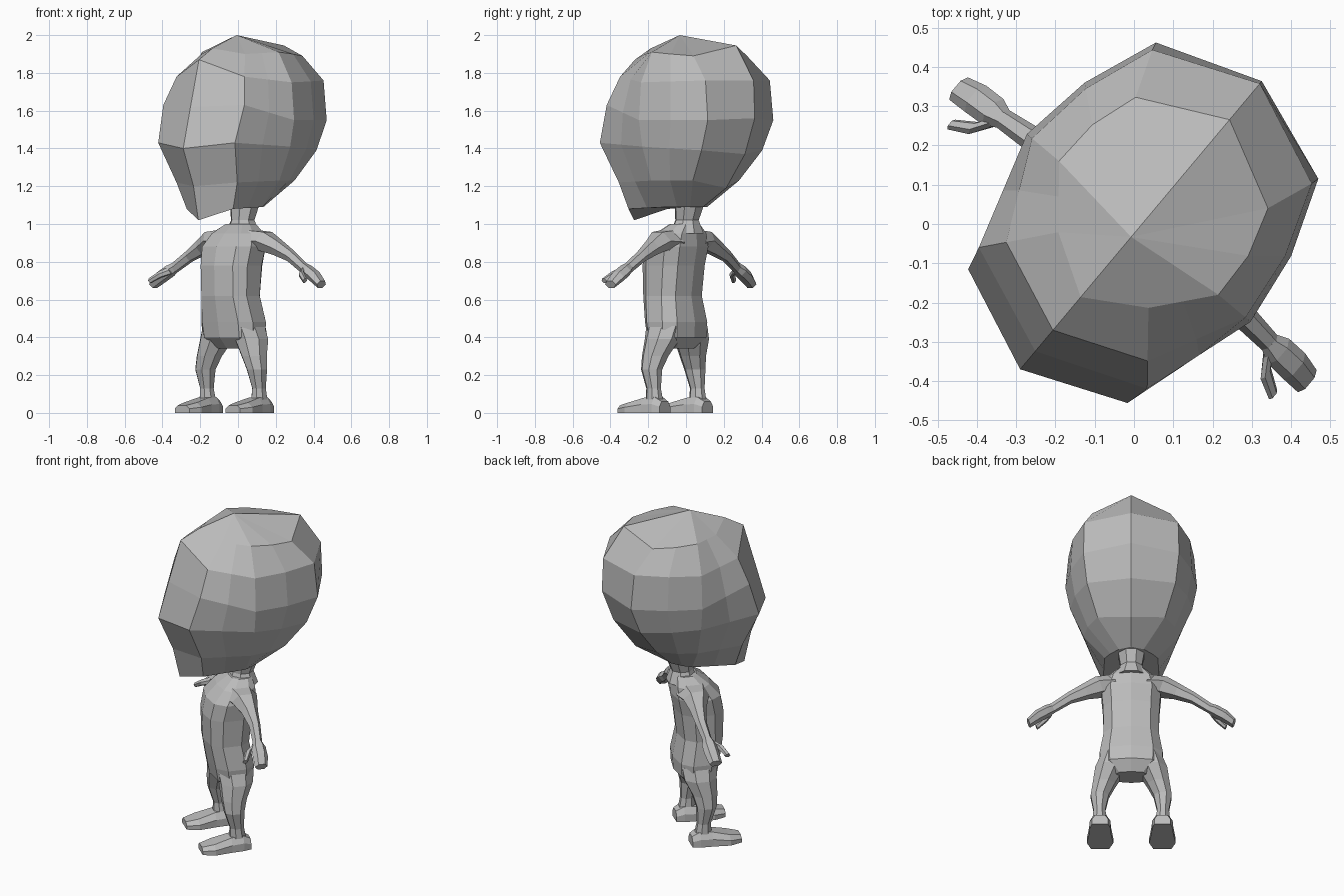
import bpy, bmesh, math
from mathutils import Matrix, Vector

if "Cube" in bpy.data.objects:
    bpy.data.objects.remove(bpy.data.objects["Cube"])

TURN = Matrix.Translation((0.012, -0.01, 0)) @ Matrix.Rotation(math.radians(-40), 4, 'Z')
skin = bpy.data.materials.new("grey_clay")
skin.diffuse_color = (0.5, 0.5, 0.5, 1)
skin.use_nodes = True
skin.node_tree.nodes["Principled BSDF"].inputs["Base Color"].default_value = skin.diffuse_color


def loft(name, rings, mirror=False):
    """Skin closed rings of points; a one-point ring closes to a tip."""
    bm = bmesh.new()
    rows = [[bm.verts.new(p) for p in r] for r in rings]
    for a, b in zip(rows, rows[1:]):
        n = len(a)
        for i in range(n):
            j = (i + 1) % n
            if len(b) == 1:
                bm.faces.new((a[i], a[j], b[0]))
            else:
                bm.faces.new((a[i], a[j], b[j], b[i]))
    for end in (rows[0], rows[-1]):
        if len(end) > 2:
            bm.faces.new(end)
    bmesh.ops.recalc_face_normals(bm, faces=bm.faces)
    me = bpy.data.meshes.new(name)
    bm.to_mesh(me)
    bm.free()
    me.materials.append(skin)
    ob = bpy.data.objects.new(name, me)
    bpy.context.collection.objects.link(ob)
    ob.matrix_world = TURN
    if mirror:
        ob.modifiers.new("mirror", 'MIRROR')
    return ob


def oval(n, power=1.0, shift=0.0):
    """Unit rounded-box outline with n points."""
    out = []
    for i in range(n):
        a = 2 * math.pi * (i + shift) / n
        c, s = math.cos(a), math.sin(a)
        out.append((math.copysign(abs(c) ** power, c), math.copysign(abs(s) ** power, s)))
    return out


def flat_ring(x, y, z, rx, ry, n=8, power=1.0):
    return [(x + rx * c, y + ry * s, z) for c, s in oval(n, power, 0.5)]


def limb_ring(x, y, z, ry, rz, tilt=0.45, n=6):
    """Ring across a limb that runs outward and down."""
    return [(x + rz * s * tilt, y + ry * c, z + rz * s) for c, s in oval(n)]


# Head: each level gives front (y,z), front corner (x,y,z), side (x,z),
# back corner (x,y,z), back (y,z); the other half is mirrored
levels = [
    ((-.345, 1.02), (.16, -.25, 1.08), (.15, 1.09), (.07, .10, 1.09), (.13, 1.09)),
    ((-.385, 1.20), (.21, -.275, 1.22), (.27, 1.23), (.19, .22, 1.23), (.29, 1.19)),
    ((-.470, 1.40), (.265, -.36, 1.43), (.345, 1.41), (.25, .33, 1.39), (.42, 1.37)),
    ((-.410, 1.62), (.28, -.30, 1.63), (.372, 1.55), (.27, .39, 1.55), (.488, 1.56)),
    ((-.340, 1.87), (.235, -.245, 1.78), (.355, 1.75), (.265, .37, 1.76), (.48, 1.76)),
    ((-.230, 1.93), (.15, -.14, 1.90), (.265, 1.91), (.22, .25, 1.89), (.36, 1.945)),
]
head = []
for f, fc, sd, bc, b in levels:
    side = Vector((sd[0], 0, sd[1]))
    between = (side + Vector(bc)) / 2
    between.x *= 1.07
    front_side = (side + Vector(fc)) / 2
    half = [Vector(fc), front_side, side, between, Vector(bc)]
    other = [Vector((-p.x, p.y, p.z)) for p in reversed(half)]
    head.append([(0, f[0], f[1])] + half + [(0, b[0], b[1])] + other)
head.append([(0, -.03, 2.0)])
loft("head", head)

# Neck flaring into the shoulders
loft("neck", [flat_ring(0, .02, .95, .10, .09), flat_ring(0, .02, 1.02, .065, .065),
              flat_ring(0, .04, 1.12, .085, .085)])

# Torso: height, half width, front y, back y
body = [(.34, .10, -.11, .02), (.40, .18, -.17, .07), (.48, .185, -.185, .075), (.62, .162, -.21, .05),
        (.78, .165, -.215, .07), (.88, .175, -.195, .09), (.95, .15, -.13, .085), (1.0, .085, -.06, .07)]
loft("torso", [flat_ring(0, (f + b) / 2, z, w, (b - f) / 2, 10, .75) for z, w, f, b in body])

# Arms
loft("arm", [limb_ring(.09, -.02, .905, .10, .07), limb_ring(.18, -.015, .91, .075, .055),
             limb_ring(.26, -.005, .875, .048, .042), limb_ring(.35, 0, .83, .033, .03),
             limb_ring(.45, -.01, .765, .027, .026)], True)

# Hands with a thumb
loft("hand", [limb_ring(.44, -.01, .772, .026, .026), limb_ring(.475, -.012, .752, .042, .03),
              limb_ring(.53, -.015, .72, .043, .03), limb_ring(.58, -.023, .68, .037, .022)], True)
loft("thumb", [limb_ring(.455, -.03, .755, .018, .02), limb_ring(.485, -.075, .735, .02, .017),
               limb_ring(.535, -.105, .70, .016, .013)], True)

# Legs
leg = [(.10, -.05, .46, .08, .11), (.12, -.05, .39, .09, .10), (.155, -.07, .30, .068, .075),
       (.178, -.075, .23, .055, .06), (.18, -.06, .13, .036, .042), (.178, -.055, .06, .045, .05)]
loft("leg", [flat_ring(*r) for r in leg], True)

# Feet: wedge sections from heel to toe (y, half width, top height)
foot = [(.015, .045, .06), (-.03, .058, .085), (-.10, .062, .08), (-.20, .075, .055), (-.27, .05, .04)]
loft("foot", [[(.176 + k * w, y, z) for k, z in
               ((-1, 0), (1, 0), (1, h * .55), (.6, h), (-.6, h), (-1, h * .55))]
              for y, w, h in foot], True)
